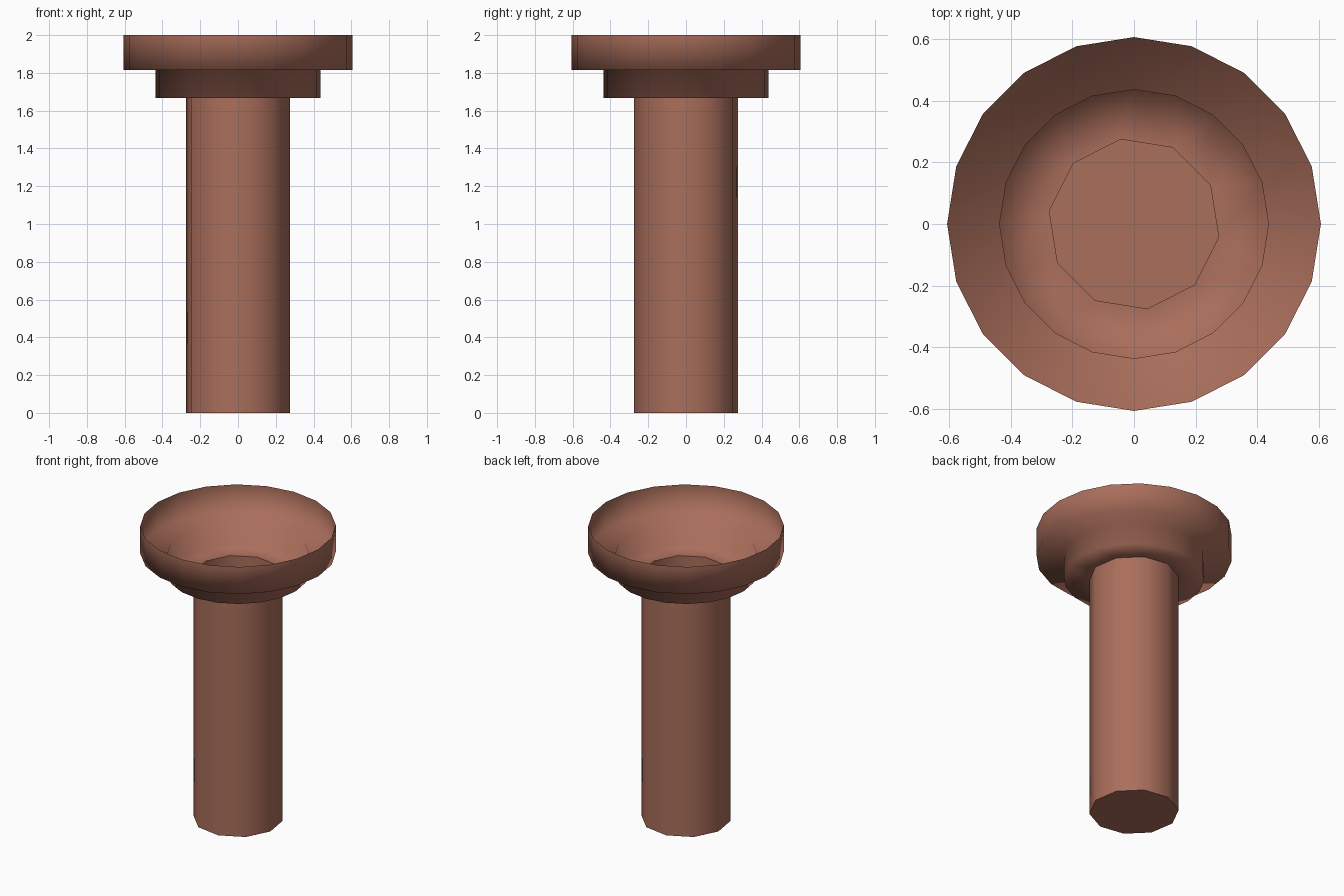
import bpy, bmesh, math

if "Cube" in bpy.data.objects:
    bpy.data.objects.remove(bpy.data.objects["Cube"])

clay = bpy.data.materials.new("terracotta")
clay.diffuse_color = (0.40, 0.157, 0.105, 1)
clay.use_nodes = True
clay.node_tree.nodes["Principled BSDF"].inputs["Base Color"].default_value = clay.diffuse_color

R_STEM, R_STEP, R_RIM = 0.278, 0.436, 0.606
Z_STEM, Z_STEP, Z_TOP = 1.668, 1.815, 2.0


def ring(bm, radius, z, sides, offset=0):
    """Closed ring of vertices, offset in degrees."""
    out = []
    for i in range(sides):
        a = math.radians(offset + 360 * i / sides)
        out.append(bm.verts.new((radius * math.cos(a), radius * math.sin(a), z)))
    return out


def wall(bm, low, high):
    """Quads between two equal rings, facing outward / downward."""
    n = len(low)
    for i in range(n):
        j = (i + 1) % n
        bm.faces.new((low[i], low[j], high[j], high[i])).smooth = True


def finish(bm, name):
    mesh = bpy.data.meshes.new(name)
    bm.to_mesh(mesh)
    bm.free()
    mesh.materials.append(clay)
    obj = bpy.data.objects.new(name, mesh)
    bpy.context.collection.objects.link(obj)


# Stem: ten-sided tube, closed flat at the bottom and open into the bowl
bm = bmesh.new()
bottom = ring(bm, R_STEM, 0, 10, -9)
top = ring(bm, R_STEM, Z_STEM, 10, -9)
wall(bm, bottom, top)
cap = bm.faces.new(bottom[::-1])
for e in cap.edges:
    e.smooth = False
finish(bm, "stem")

# Bowl: thin stepped shell, two twenty-sided walls with flat ledges
bm = bmesh.new()
hole = ring(bm, R_STEM, Z_STEM, 10, -9)
rings = [ring(bm, r, z, 20) for r, z in
         ((R_STEP, Z_STEM), (R_STEP, Z_STEP), (R_RIM, Z_STEP), (R_RIM, Z_TOP))]
for low, high in zip(rings, rings[1:]):
    wall(bm, low, high)
# Lower ledge joins the ten-sided stem to the twenty-sided wall
outer = rings[0]
for j in range(10):
    a, b, c = outer[2 * j - 1], outer[2 * j], outer[(2 * j + 1) % 20]
    h, k = hole[j], hole[(j + 1) % 10]
    bm.faces.new((h, b, a)).smooth = True
    bm.faces.new((h, k, c, b)).smooth = True
bmesh.ops.recalc_face_normals(bm, faces=bm.faces)
# Shell faces outward: the rim wall must point away from the axis
rim = max(bm.faces, key=lambda f: f.calc_center_median().z)
if rim.normal.dot(rim.calc_center_median().to_3d() * 1) - rim.normal.z * Z_TOP < 0:
    bmesh.ops.reverse_faces(bm, faces=bm.faces)
finish(bm, "stepped_bowl")
